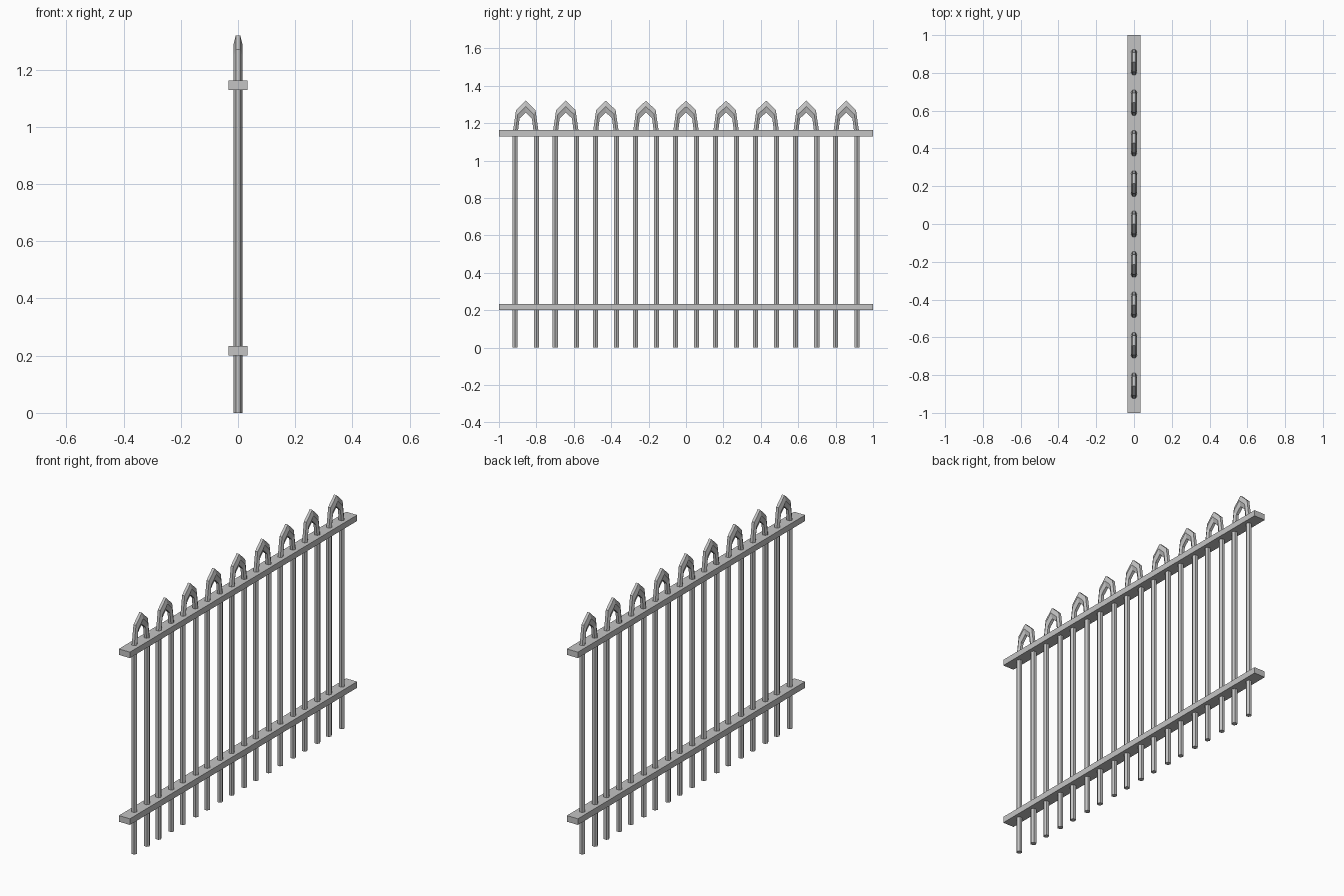
import bpy
import bmesh
from mathutils import Vector

cube = bpy.data.objects.get("Cube")
if cube:
    bpy.data.objects.remove(cube, do_unlink=True)

# Single grey metal
metal = bpy.data.materials.new("grey_metal")
metal.use_nodes = True
colour = (0.55, 0.55, 0.55, 1)
metal.diffuse_color = colour
metal.node_tree.nodes["Principled BSDF"].inputs["Base Color"].default_value = colour


def finish(name, bm):
    bmesh.ops.recalc_face_normals(bm, faces=bm.faces)
    mesh = bpy.data.meshes.new(name)
    bm.to_mesh(mesh)
    bm.free()
    mesh.materials.append(metal)
    obj = bpy.data.objects.new(name, mesh)
    bpy.context.collection.objects.link(obj)
    return obj


# Horizontal rails
def rail(name, low, high):
    bm = bmesh.new()
    bmesh.ops.create_cube(bm, size=1)
    for v in bm.verts:
        v.co = (v.co.x * 0.068, v.co.y * 2, low if v.co.z < 0 else high)
    finish(name, bm)


rail("lower_rail", 0.2, 0.234)
rail("upper_rail", 1.129, 1.162)

# Hexagonal bar bent into a pointed hoop: (outer, inner) points of each ring in y, z
R = 0.0157
half = [((0.07, 0), (0.043, 0)),
        ((0.07, 1.145), (0.043, 1.145)),
        ((0.052, 1.27), (0.033, 1.225))]
peak = ((0, 1.32), (0, 1.257))
mirrored = [tuple((-y, z) for y, z in ring) for ring in reversed(half)]
rings = half + [peak] + mirrored


def hoop(name, y):
    bm = bmesh.new()
    loops = []
    for outer, inner in rings:
        a, b = Vector((0, *outer)), Vector((0, *inner))
        mid = (a + b) / 2
        section = [(a, R / 2), (mid, R), (b, R / 2),
                   (b, -R / 2), (mid, -R), (a, -R / 2)]
        loops.append([bm.verts.new(p + Vector((x, y, 0))) for p, x in section])
    for lo, hi in zip(loops, loops[1:]):
        for i in range(6):
            j = (i + 1) % 6
            bm.faces.new((lo[i], lo[j], hi[j], hi[i]))
    bm.faces.new(loops[0])
    bm.faces.new(loops[-1])
    finish(name, bm)


# Nine evenly spaced hooped pickets
for n in range(9):
    hoop(f"hooped_picket_{n + 1}", (n - 4) * 0.2142)
